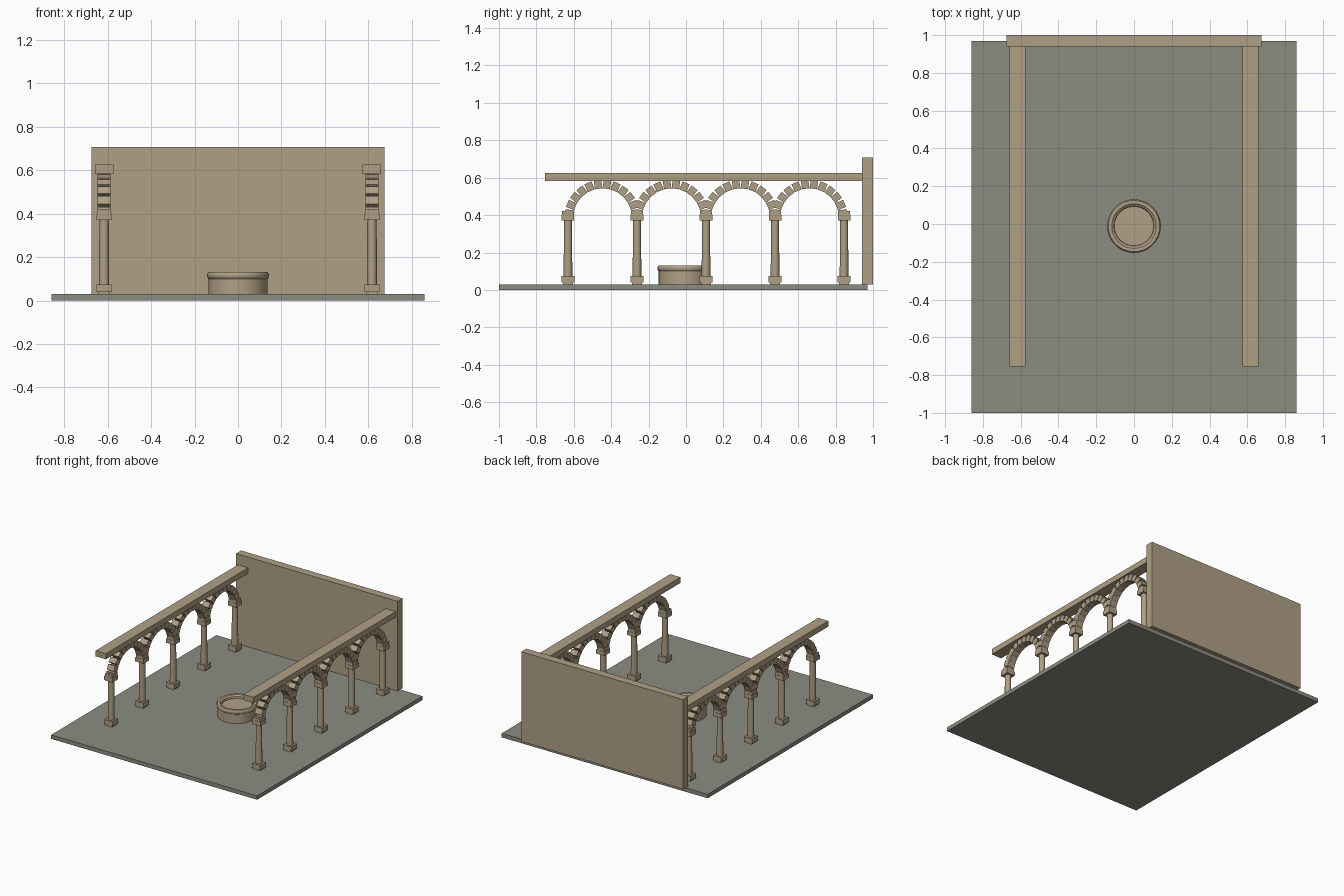
import bpy, bmesh, math
from mathutils import Matrix, Vector

if "Cube" in bpy.data.objects:
    bpy.data.objects.remove(bpy.data.objects["Cube"])


def material(name, rgb):
    m = bpy.data.materials.new(name)
    m.diffuse_color = (*rgb, 1)
    m.use_nodes = True
    m.node_tree.nodes["Principled BSDF"].inputs["Base Color"].default_value = m.diffuse_color
    return m


SAND = material("sandstone", (0.434, 0.352, 0.238))
SLATE = material("paving", (0.258, 0.262, 0.216))


def finish(name, bm, mat, smooth=False):
    bmesh.ops.recalc_face_normals(bm, faces=bm.faces)
    me = bpy.data.meshes.new(name)
    bm.to_mesh(me)
    bm.free()
    me.materials.append(mat)
    ob = bpy.data.objects.new(name, me)
    bpy.context.collection.objects.link(ob)
    if smooth:
        bpy.ops.object.select_all(action='DESELECT')
        ob.select_set(True)
        bpy.context.view_layer.objects.active = ob
        bpy.ops.object.shade_smooth_by_angle(angle=math.radians(35))
    return ob


def add_box(bm, center, size, rot=Matrix()):
    mat = Matrix.Translation(center) @ rot @ Matrix.Diagonal((*size, 1))
    bmesh.ops.create_cube(bm, size=1, matrix=mat)


def box(name, lo, hi, mat):
    lo, hi = Vector(lo), Vector(hi)
    bm = bmesh.new()
    add_box(bm, (lo + hi) / 2, hi - lo)
    return finish(name, bm, mat)


# Paving and back wall
box("courtyard_floor", (-0.86, -1, 0), (0.86, 0.97, 0.03), SLATE)
box("back_wall", (-0.675, 0.94, 0.03), (0.675, 1.0, 0.707), SAND)

ROW_X, FIRST_Y, STEP, COUNT = 0.617, -0.631, 0.369, 5
ARCH_Z, R_IN, R_OUT, STONES = 0.385, 0.157, 0.203, 12

for side, s in (("left", -1), ("right", 1)):
    x = s * ROW_X
    # Beam over the arches
    box(side + "_beam", (x - 0.0425, -0.755, 0.583),
        (x + 0.0425, 0.94, 0.626), SAND)

    for i in range(COUNT):
        y = FIRST_Y + i * STEP
        # Column: round shaft, square base and capital
        bm = bmesh.new()
        bmesh.ops.create_cone(bm, cap_ends=True, segments=16,
                              radius1=0.0235, radius2=0.0215, depth=0.36,
                              matrix=Matrix.Translation((x, y, 0.21)))
        finish(f"{side}_column_shaft_{i + 1}", bm, SAND, True)
        bm = bmesh.new()
        add_box(bm, (x, y, 0.035), (0.054, 0.054, 0.01))
        add_box(bm, (x, y, 0.0565), (0.068, 0.068, 0.035))
        finish(f"{side}_column_base_{i + 1}", bm, SAND)
        bm = bmesh.new()
        add_box(bm, (x, y, 0.3865), (0.069, 0.067, 0.031))
        add_box(bm, (x, y, 0.411), (0.060, 0.064, 0.022))
        finish(f"{side}_column_capital_{i + 1}", bm, SAND)

    # Arches: separate stones whose inner corners touch
    for i in range(COUNT - 1):
        y = FIRST_Y + (i + 0.5) * STEP
        bm = bmesh.new()
        width = 2 * R_IN * math.tan(math.pi / STONES / 2) * 0.97
        r = (R_IN + R_OUT) / 2
        for k in range(STONES):
            a = math.pi * (k + 0.5) / STONES
            add_box(bm, (x, y + r * math.cos(a), ARCH_Z + r * math.sin(a)),
                    (0.058, R_OUT - R_IN, width), Matrix.Rotation(a, 4, 'X'))
        finish(f"{side}_arch_{i + 1}", bm, SAND)

# Round basin, turned from a profile
profile = [(0, 0.03), (0.135, 0.03), (0.135, 0.1), (0.139, 0.104),
           (0.142, 0.112), (0.142, 0.122), (0.136, 0.131), (0.118, 0.131),
           (0.112, 0.125), (0.106, 0.122), (0.104, 0.108), (0, 0.108)]
bm = bmesh.new()
verts = [bm.verts.new((r, -0.011, z)) for r, z in profile]
edges = [bm.edges.new(p) for p in zip(verts, verts[1:])]
bmesh.ops.spin(bm, geom=verts + edges, cent=(0, -0.011, 0), axis=(0, 0, 1),
               angle=math.tau, steps=32, use_duplicate=False)
bmesh.ops.remove_doubles(bm, verts=bm.verts, dist=1e-4)
finish("basin", bm, SAND, True)
